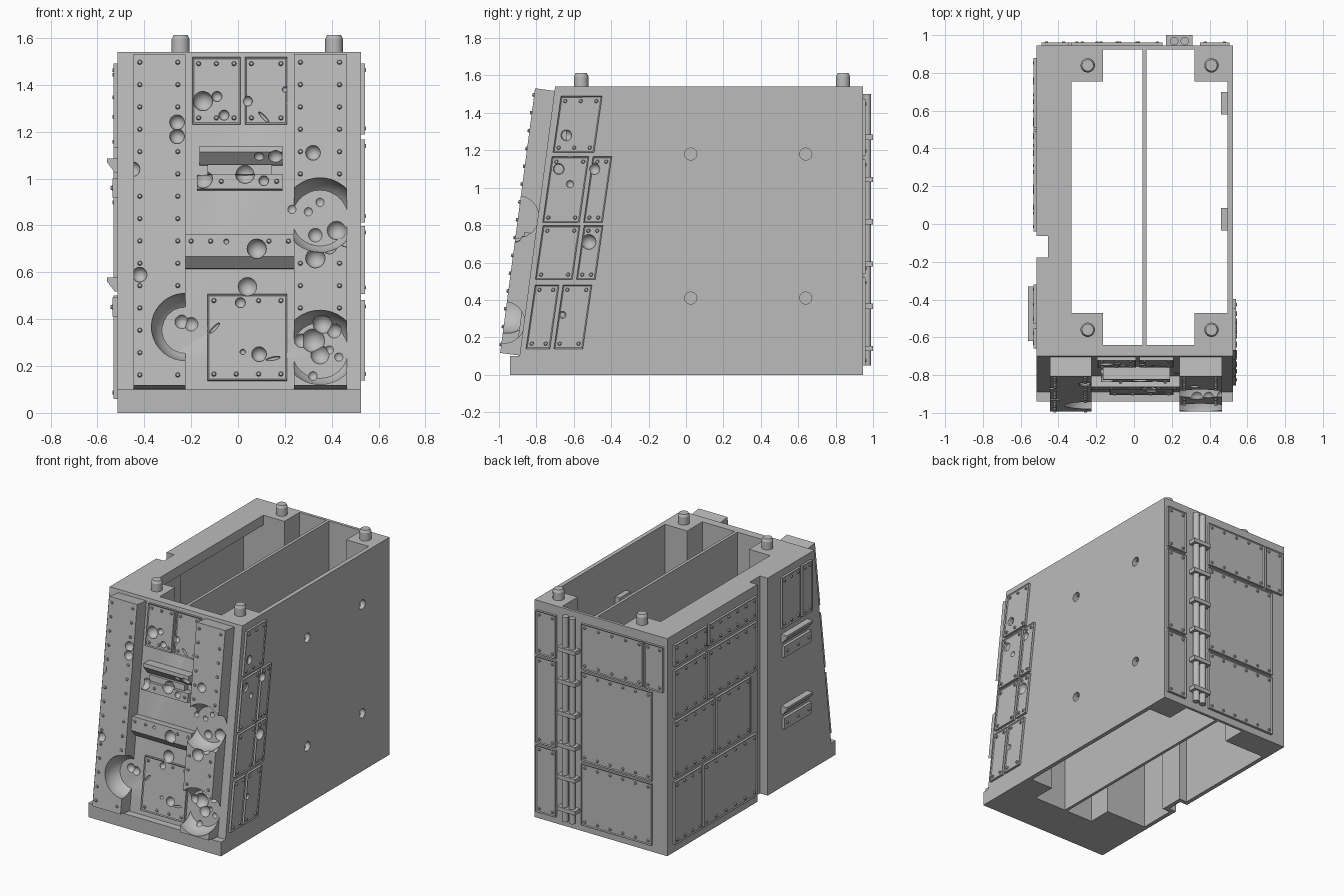
import bpy, bmesh, math
from mathutils import Matrix, Vector

cube = bpy.data.objects.get("Cube")
if cube:
    bpy.data.objects.remove(cube, do_unlink=True)

grey = bpy.data.materials.new("plain_grey")
grey.use_nodes = True
GREY = (0.5, 0.5, 0.5, 1)
grey.diffuse_color = GREY
grey.node_tree.nodes["Principled BSDF"].inputs["Base Color"].default_value = GREY


# ---- helpers ----
def frame(u, v, n, origin):
    """Local axes (along, up, outward) placed on a wall."""
    m = Matrix((u, v, n)).transposed().to_4x4()
    m.translation = origin
    return m


LEAN = math.atan2(0.19, 1.44)
S, C = math.sin(LEAN), math.cos(LEAN)
WORLD = Matrix.Identity(4)
UPRIGHT = frame((0, 0, 1), (1, 0, 0), (0, 1, 0), (0, 0, 0))
FRONT = frame((1, 0, 0), (0, S, C), (0, -C, S), (0, -0.89, 0.1))
SKEWED = frame((0, 1, 0), (0, 0.142, 1), (1, 0, 0), (0.525, 0, 0))
SIDE = frame((0, 1, 0), (0, 0, 1), (-1, 0, 0), (-0.515, 0, 0))
BACK = frame((1, 0, 0), (0, 0, 1), (0, 1, 0), (0, 0.945, 0))


def up(z):
    """Height above ground to distance along the leaning front."""
    return (z - 0.1) / C


def finish(bm, name):
    bmesh.ops.recalc_face_normals(bm, faces=bm.faces)
    mesh = bpy.data.meshes.new(name)
    bm.to_mesh(mesh)
    bm.free()
    mesh.materials.append(grey)
    ob = bpy.data.objects.new(name, mesh)
    bpy.context.collection.objects.link(ob)
    return ob


def prism(bm, f, pts, lo, hi):
    """Extrude a profile along the first axis of a frame."""
    a, b = ([bm.verts.new(f @ Vector((e, *p))) for p in pts] for e in (lo, hi))
    faces = [bm.faces.new(a), bm.faces.new(b)]
    for i in range(len(pts)):
        j = (i + 1) % len(pts)
        faces.append(bm.faces.new((a[i], a[j], b[j], b[i])))
    bmesh.ops.recalc_face_normals(bm, faces=faces)
    return faces


def box(bm, x, y, z):
    prism(bm, WORLD, [(y[0], z[0]), (y[1], z[0]), (y[1], z[1]), (y[0], z[1])], *x)


def cone(bm, m, r1, r2, depth, seg):
    bmesh.ops.create_cone(bm, cap_ends=True, segments=seg, radius1=r1, radius2=r2,
                          depth=depth, matrix=m)


def bolt(f, u, v, n):
    p = f @ Vector((u, v, n))
    if all((p - c).length > r + 0.006 for c, r in dents):
        cone(bolts, f @ Matrix.Translation((u, v, n + 0.003)), 0.012, 0.007, 0.014, 8)


def bolt_row(f, u0, u1, v, n, pitch=0.1):
    count = max(2, round((u1 - u0) / pitch) + 1)
    for i in range(count):
        bolt(f, u0 + (u1 - u0) * i / (count - 1), v, n)


def panel(bm, f, u0, u1, v0, v1, t=0.016):
    """Rimmed armour plate with bolts along its top and bottom."""
    faces = prism(bm, f, [(v0, -0.004), (v1, -0.004), (v1, t), (v0, t)], u0, u1)
    bmesh.ops.inset_individual(bm, faces=[faces[4]], thickness=0.009, depth=-0.005)
    for v in (v0 + 0.027, v1 - 0.027):
        bolt_row(f, u0 + 0.027, u1 - 0.027, v, t - 0.005)


def ball(bm, m, r):
    bmesh.ops.create_uvsphere(bm, u_segments=16, v_segments=10, radius=r, matrix=m)


def cut(ob, cutter):
    mod = ob.modifiers.new("cut", "BOOLEAN")
    mod.operation, mod.solver, mod.object = "DIFFERENCE", "EXACT", cutter
    mod.use_self = True
    bpy.context.view_layer.objects.active = ob
    bpy.ops.object.modifier_apply(modifier=mod.name)


bolts = bmesh.new()
dents = []

# ---- battle damage: large blasts, small craters, gouges ----
PILASTERS = ((-0.445, -0.225), (0.24, 0.465))
BLASTS = ((-0.225, 0.367, 0.145), (0.35, 0.28, 0.16), (0.35, 0.845, 0.16))
blast_bm, crater_bm, side_bm = bmesh.new(), bmesh.new(), bmesh.new()
for x, z, r in BLASTS:
    p = FRONT @ Vector((x, up(z) - 0.014, 0.105))
    dents.append((p, r))
    bmesh.ops.create_uvsphere(blast_bm, u_segments=32, v_segments=18, radius=r,
                              matrix=Matrix.Translation(p))

# hundredths: across, height, radius
CRATERS = ((-15, 133, 4), (-9, 135, 2), (-6, 127, 2), (4, 133, 2), (20, 138, 1),
           (-26, 124, 3), (-26, 118, 3), (32, 111, 3), (16, 109, 3), (9, 109, 2),
           (-15, 100, 4), (3, 102, 4), (11, 99, 2), (-45, 104, 3), (8, 70, 4),
           (-5, 73, 1), (-42, 59, 3), (4, 54, 4), (1, 47, 2), (-24, 39, 3),
           (-20, 38, 3), (32, 31, 5), (36, 38, 4), (41, 35, 3), (27, 31, 3),
           (35, 25, 4), (39, 27, 2), (32, 16, 2), (43, 24, 2), (42, 78, 4),
           (46, 74, 3), (33, 76, 3), (33, 66, 4), (39, 71, 3), (35, 90, 2),
           (30, 86, 2), (23, 87, 2), (9, 25, 3), (2, 26, 1))
for cx, cz, cr in CRATERS:
    x, z, r = cx / 100, cz / 100, cr / 100 + 0.002
    on_pilaster = any(a - 0.01 < x < b + 0.01 for a, b in PILASTERS)
    blasted = any(math.hypot(x - a, z - b) < c - 0.02 for a, b, c in BLASTS)
    if on_pilaster and not blasted:
        n = 0.105
    elif not on_pilaster and (0.62 < z < 0.77 or 0.95 < z < 1.12):
        n = 0.055
    else:
        n = 0.012
    p = FRONT @ Vector((x, up(z) - n * S, n))
    dents.append((p, r))
    ball(crater_bm, Matrix.Translation(p), r)
for x, z, turn in ((-0.1, 0.36, 0.8), (0.15, 0.23, 0.2), (0.11, 1.26, -0.8)):
    ball(crater_bm, FRONT @ Matrix.Translation((x, up(z), 0.012))
         @ Matrix.Rotation(turn, 4, "Z") @ Matrix.Diagonal((1, 0.25, 0.4, 1)), 0.032)
for cy, cz, cr in ((-64, 128, 3), (-68, 110, 3), (-62, 102, 2), (-49, 110, 3),
                   (-52, 71, 4), (-66, 32, 2)):
    p = Vector((0.54, cy / 100, cz / 100))
    dents.append((p, cr / 100))
    ball(side_bm, Matrix.Translation(p), cr / 100)

# round pockets in the right wall
POCKETS = [(y, z) for y in (0.025, 0.64) for z in (0.41, 1.18)]
pocket_bm = bmesh.new()
for y, z in POCKETS:
    cone(pocket_bm, Matrix.Translation((0.525, y, z)) @ Matrix.Rotation(math.pi / 2, 4, "Y"),
         0.033, 0.033, 0.1, 12)
blast, crater, side_dent, pocket = (finish(b, n) for b, n in (
    (blast_bm, "blast_cutter"), (crater_bm, "crater_cutter"),
    (side_bm, "side_cutter"), (pocket_bm, "pocket_cutter")))

# ---- hollow body ----
bm = bmesh.new()
prism(bm, WORLD, [(-0.94, 0), (-0.94, 0.1), (-0.89, 0.1), (-0.70, 1.54),
                  (-0.64, 1.54), (-0.64, 0)], -0.515, 0.525)
front_block = finish(bm, "sloped_front")
cut(front_block, crater)

bm = bmesh.new()
box(bm, (0.495, 0.525), (-0.64, 0.945), (0, 1.54))
right_wall = finish(bm, "plain_side_wall")
cut(right_wall, pocket)
cut(right_wall, side_dent)

bm = bmesh.new()
for y, z in POCKETS:
    box(bm, (0.46, 0.468), (y - 0.06, y + 0.06), (z - 0.06, z + 0.06))
    for s in (-1, 1):
        e = sorted((s * 0.034, s * 0.06))
        box(bm, (0.46, 0.5), (y + e[0], y + e[1]), (z - 0.06, z + 0.06))
        box(bm, (0.46, 0.5), (y - 0.06, y + 0.06), (z + e[0], z + e[1]))
finish(bm, "pocket_housings")

bm = bmesh.new()
box(bm, (-0.515, 0.525), (0.925, 0.945), (0, 1.54))
finish(bm, "back_wall")

# left wall with its vertical groove, and the wide lip on top
outer = [(-0.515, -0.64), (-0.515, -0.178), (-0.455, -0.178), (-0.455, -0.063),
         (-0.515, -0.063), (-0.515, 0.945)]
bm = bmesh.new()
prism(bm, UPRIGHT, outer + [(-0.485, 0.945), (-0.485, -0.033), (-0.425, -0.033),
                            (-0.425, -0.208), (-0.485, -0.208), (-0.485, -0.64)], 0, 1.48)
finish(bm, "grooved_side_wall")
bm = bmesh.new()
prism(bm, UPRIGHT, outer + [(-0.33, 0.945), (-0.33, -0.64)], 1.47, 1.54)
finish(bm, "side_lip")

bm = bmesh.new()
box(bm, (0.045, 0.066), (-0.65, 0.93), (0, 1.54))
finish(bm, "divider")

posts, pegs = bmesh.new(), bmesh.new()
for xs, px in (((-0.49, -0.165), -0.245), ((0.32, 0.5), 0.41)):
    for ys, py in (((-0.645, -0.47), -0.56), ((0.755, 0.93), 0.84)):
        box(posts, xs, ys, (0, 1.54))
        cone(pegs, Matrix.Translation((px, py, 1.56)), 0.038, 0.038, 0.07, 24)
        cone(pegs, Matrix.Translation((px, py, 1.6035)), 0.038, 0.03, 0.017, 24)
finish(posts, "corner_posts")
finish(pegs, "locating_pegs")

# ---- front pilasters ----
for (a, b), name in zip(PILASTERS, ("right_pilaster", "left_pilaster")):
    bm = bmesh.new()
    prism(bm, FRONT, [(0.003, -0.004), (1.43, -0.004), (1.43, 0.105), (0.003, 0.105)], a, b)
    ob = finish(bm, name)
    cut(ob, blast)
    cut(ob, crater)
    for i in range(15):
        for x in (a + 0.026, b - 0.032):
            bolt(FRONT, x, up(0.162 + i * 0.0953) - 0.014, 0.105)

# ---- front plates, vision slit and cross beam ----
bm = bmesh.new()
for a, b, z0, z1 in ((-0.195, 0.01, 1.23, 1.515), (0.03, 0.21, 1.23, 1.515),
                     (-0.13, 0.21, 0.137, 0.504)):
    panel(bm, FRONT, a, b, up(z0), up(z1), 0.02)
front_plates = finish(bm, "front_plates")

bm = bmesh.new()
for a, b, profile in (
        (-0.165, 0.19, ((1.135, 0), (1.13, 0.07), (1.105, 0.07), (1.055, 0.015), (1.055, 0))),
        (-0.13, 0.145, ((1.055, 0), (1.055, 0.04), (1.015, 0.04), (1.015, 0))),
        (-0.175, 0.19, ((1.012, 0), (1.012, 0.06), (0.948, 0.06), (0.948, 0))),
        (-0.23, 0.24, ((0.755, 0), (0.755, 0.06), (0.66, 0.06), (0.615, 0.01), (0.615, 0)))):
    prism(bm, FRONT, [(up(z), n - 0.004 if n == 0 else n) for z, n in profile], a, b)
ledges = finish(bm, "vision_slit_and_beam")
for ob in (front_plates, ledges):
    cut(ob, crater)
bolt_row(FRONT, -0.2, 0.215, up(0.725), 0.06, 0.083)
bolt_row(FRONT, -0.15, 0.165, up(0.98), 0.06, 0.083)

# ---- leaning plates beside the front ----
bm = bmesh.new()
for a, b, z0, z1 in ((-0.88, -0.66, 1.187, 1.49), (-0.882, -0.685, 0.813, 1.166),
                     (-0.663, -0.562, 0.813, 1.166), (-0.878, -0.68, 0.508, 0.797),
                     (-0.658, -0.557, 0.508, 0.797), (-0.875, -0.747, 0.139, 0.481),
                     (-0.726, -0.571, 0.139, 0.481)):
    panel(bm, SKEWED, a, b, z0, z1)
side_plates = finish(bm, "leaning_side_plates")
cut(side_plates, side_dent)

# ---- plates on the grooved side: rows of (height range, split, front end) ----
bm = bmesh.new()
for z0, z1, split, end in ((1.32, 1.47, 0.5, -0.04), (0.95, 1.29, 0.51, -0.04),
                           (0.53, 0.925, 0.42, 0.03), (0.06, 0.5, 0.56, -0.04)):
    panel(bm, SIDE, split + 0.01, 0.88, z0, z1)
    panel(bm, SIDE, end, split - 0.01, z0, z1)
panel(bm, SIDE, -0.53, -0.32, 1.13, 1.49)
panel(bm, SIDE, -0.66, -0.55, 1.13, 1.49)
finish(bm, "grooved_side_plates")

bm = bmesh.new()
for z in (1.085, 0.577):
    prism(bm, SIDE, [(z, -0.004), (z, 0.045), (z - 0.015, 0.045), (z - 0.06, 0.01),
                     (z - 0.06, -0.004)], -0.62, -0.33)
    prism(bm, SIDE, [(z - 0.085, -0.004), (z - 0.085, 0.02), (z - 0.165, 0.02),
                     (z - 0.165, -0.004)], -0.64, -0.34)
    bolt_row(SIDE, -0.61, -0.37, z - 0.125, 0.02)
finish(bm, "side_vents")

# ---- back plates and pipes ----
bm = bmesh.new()
for a, b, z0, z1 in ((-0.33, 0.15, 1.155, 1.475), (-0.49, -0.345, 1.155, 1.475),
                     (-0.4, 0.15, 0.505, 1.135), (-0.4, 0.15, 0.05, 0.485),
                     (0.35, 0.505, 1.17, 1.475), (0.35, 0.505, 0.54, 1.15),
                     (0.35, 0.505, 0.05, 0.52)):
    panel(bm, BACK, a, b, z0, z1)
finish(bm, "back_plates")

bm = bmesh.new()
for x in (0.213, 0.268):
    cone(bm, Matrix.Translation((x, 0.968, 0.775)), 0.022, 0.022, 1.45, 16)
pipes = finish(bm, "pipes")
bm = bmesh.new()
for i in range(6):
    z = 0.14 + i * 0.226
    box(bm, (0.17, 0.31), (0.94, 1.0), (z - 0.014, z + 0.014))
finish(bm, "pipe_brackets")
finish(bolts, "bolts")

# ---- tidy up and shading ----
for ob in (blast, crater, side_dent, pocket):
    bpy.data.objects.remove(ob, do_unlink=True)
for ob in bpy.context.collection.objects:
    ob.select_set(ob.type == "MESH")
bpy.context.view_layer.objects.active = pipes
bpy.ops.object.shade_smooth_by_angle(angle=math.radians(32))
